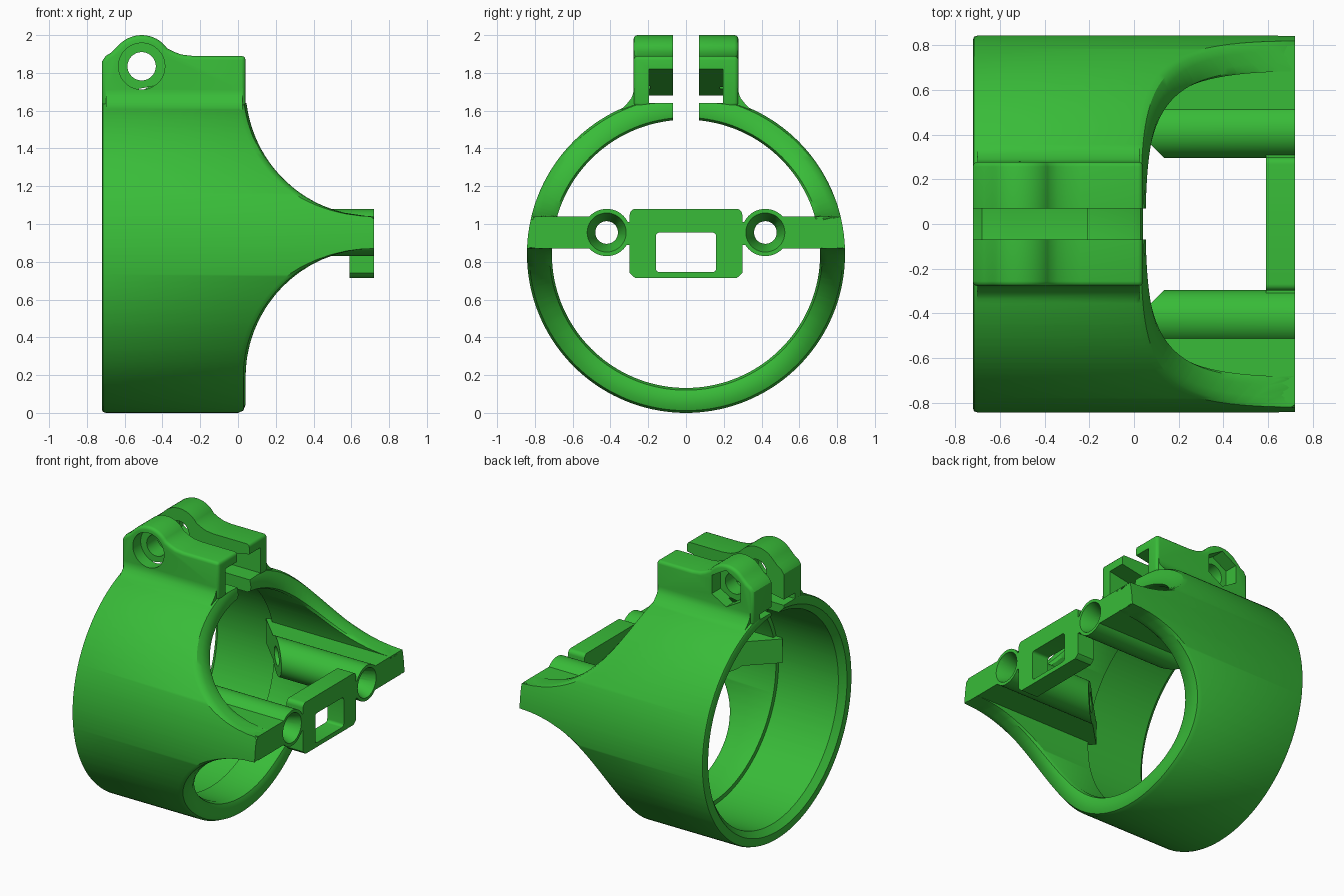
import bpy, bmesh
from math import sin, cos, asin, pi, sqrt, radians

if "Cube" in bpy.data.objects:
    bpy.data.objects.remove(bpy.data.objects["Cube"])

green = bpy.data.materials.new("green plastic")
green.use_nodes = True
green.diffuse_color = (0.04, 0.5, 0.04, 1)
green.node_tree.nodes["Principled BSDF"].inputs["Base Color"].default_value = (0.04, 0.5, 0.04, 1)

CZ, R_OUT, R_IN = 0.842, 0.842, 0.71      # ring centre height and radii
X_END, CUT_R = 0.72, 0.68                 # half length, radius of the side scoops
ARM_LO, ARM_HI = 0.87, 1.04               # arm underside and top
BOSS_Y, BOSS_Z = 0.42, 0.955              # screw boss axis
EAR_X, EAR_Z = -0.51, 1.835               # clamp bolt axis


def finish(name, bm):
    bmesh.ops.recalc_face_normals(bm, faces=bm.faces)
    mesh = bpy.data.meshes.new(name)
    bm.to_mesh(mesh)
    bm.free()
    mesh.materials.append(green)
    obj = bpy.data.objects.new(name, mesh)
    bpy.context.collection.objects.link(obj)
    return obj


def loft(name, axis, sections):
    """Skin matching outlines placed at positions along an axis."""
    place = {"x": lambda t, a, b: (t, a, b),
             "y": lambda t, a, b: (a, t, b),
             "z": lambda t, a, b: (a, b, t)}[axis]
    bm = bmesh.new()
    rows = [[bm.verts.new(place(t, a, b)) for a, b in pts] for t, pts in sections]
    for low, high in zip(rows, rows[1:]):
        for i in range(len(low)):
            j = (i + 1) % len(low)
            bm.faces.new((low[i], low[j], high[j], high[i]))
    bm.faces.new(rows[0])
    bm.faces.new(rows[-1])
    return finish(name, bm)


def prism(name, axis, pts, lo, hi):
    return loft(name, axis, [(lo, pts), (hi, pts)])


def circle(a, b, r, n=40, start=0.0, sweep=2 * pi):
    return [(a + r * cos(start + sweep * i / n), b + r * sin(start + sweep * i / n)) for i in range(n)]


def rect(a0, a1, b0, b1, r=0.01):
    """Rounded rectangle outline."""
    pts = []
    for k, (a, b) in enumerate(((a1 - r, b1 - r), (a0 + r, b1 - r), (a0 + r, b0 + r), (a1 - r, b0 + r))):
        pts += circle(a, b, r, 6, k * pi / 2, pi / 2 * 1.2)[:6]
    return pts


def bake(obj):
    """Replace the mesh with its modified result."""
    graph = bpy.context.evaluated_depsgraph_get()
    mesh = bpy.data.meshes.new_from_object(obj.evaluated_get(graph))
    obj.modifiers.clear()
    obj.data = mesh


def boolean(objs, tool, mode="DIFFERENCE"):
    for obj in objs:
        mod = obj.modifiers.new("boolean", "BOOLEAN")
        mod.operation, mod.solver, mod.object = mode, "EXACT", tool
        bake(obj)
    bpy.data.objects.remove(tool)


def round_edges(obj, width, angle=50):
    mod = obj.modifiers.new("bevel", "BEVEL")
    mod.width, mod.segments, mod.angle_limit = width, 3, radians(angle)
    mod.limit_method = "ANGLE"
    bake(obj)


def scoop_end(z):
    """Front end of the ring wall at a given height."""
    if z > ARM_HI:
        d = max(0, ARM_HI + CUT_R - z)
    elif z < ARM_LO:
        d = max(0, z - ARM_LO + CUT_R)
    else:
        return X_END
    return X_END - sqrt(max(0, CUT_R ** 2 - d * d))


def make_ring():
    # Angles: even spacing plus extra ones that follow the scoop arcs
    angles = {round(2 * pi * i / 144, 3) for i in range(144)}
    for i in range(15):
        rise = CUT_R * (1 - cos(pi / 2 * i / 15))
        for z in (ARM_HI + rise, ARM_LO - rise):
            for r in (R_OUT, R_IN):
                s = (z - CZ) / r
                if abs(s) < 1:
                    angles |= {round(asin(s) % (2 * pi), 3), round(pi - asin(s), 3)}
    back = [(-0.21, R_IN), (-0.21, 0.74), (-0.68, 0.74), (-0.72, 0.78),
            (-0.72, 0.825), (-0.715, 0.837), (-0.7, R_OUT)]
    front = [(0.04, R_OUT), (0.012, 0.83), (0, 0.80), (0, 0.75), (0.012, 0.722), (0.04, R_IN)]
    bm = bmesh.new()
    rows = []
    for t in sorted(angles):
        row = [(x, r) for x, r in back]
        for inset, r in front:
            x = scoop_end(CZ + r * sin(t))
            row.append((x - inset * min(1, (X_END - x) / 0.4), r))
        rows.append([bm.verts.new((x, r * cos(t), CZ + r * sin(t))) for x, r in row])
    n = len(rows[0])
    for k, row in enumerate(rows):
        nxt = rows[(k + 1) % len(rows)]
        for i in range(n):
            j = (i + 1) % n
            bm.faces.new((row[i], row[j], nxt[j], nxt[i]))
    return finish("clamp_ring", bm)


ring = make_ring()

# Clamp ears, made as one block with a hump round the bolt
hump = circle(EAR_X, EAR_Z, 0.165, 16, radians(35), radians(110))
ear_outline = [(-0.72, 1.62), (0.04, 1.62), (0.04, 1.89), (-0.24, 1.89), (-0.3, 1.897),
               (-0.34, 1.912)] + hump + [(-0.67, 1.908), (-0.70, 1.89), (-0.72, 1.86)]
ears = prism("ears", "y", ear_outline, -0.278, 0.278)
round_edges(ears, 0.022)
boolean([ring], ears, "UNION")

# Flared foot of each ear
for s in (-1, 1):
    foot = [(0.25, 1.72), (0.277, 1.72), (0.28, 1.69), (0.29, 1.665), (0.31, 1.64), (0.345, 1.605), (0.25, 1.62)]
    flare = prism("flare", "x", [(s * y, z) for y, z in foot], -0.70, 0.025)
    boolean([ring], flare, "UNION")

# Split through the ears, and the tapered channel inside them
boolean([ring], prism("split", "x", [(-0.07, 1.3), (0.07, 1.3), (0.07, 2.2), (-0.07, 2.2)], -1, 1))
channel = [(-0.8, 1.64), (0.2, 1.64), (0.2, 1.85), (0.04, 1.82), (-0.72, 1.68), (-0.8, 1.68)]
boolean([ring], prism("channel", "y", channel, -0.195, 0.195))

# Bolt hole, round head seat in front, hexagonal nut seat behind
boolean([ring], prism("bolt_hole", "y", circle(EAR_X, EAR_Z, 0.075), -0.5, 0.5))
boolean([ring], prism("head_seat", "y", circle(EAR_X, EAR_Z, 0.123), -0.5, -0.19))
boolean([ring], prism("nut_seat", "y", circle(EAR_X, EAR_Z, 0.13, 6, pi / 6), 0.18, 0.5))

# Bracket plate with a window
plate = prism("bracket_plate", "x", rect(-0.298, 0.298, 0.70, 1.08, 0.03), 0.59, X_END)
for v in plate.data.vertices:                      # larger lower corners
    if v.co.z < 0.74:
        v.co.z = 0.70 + max(0, abs(v.co.y) - 0.225) ** 2 * 7.5
boolean([plate], prism("window", "x", rect(-0.16, 0.16, 0.745, 0.955, 0.02), 0.4, 0.9))

for s, side in ((1, "back"), (-1, "front")):
    # Screw boss with its inner end sliced at an angle
    boss = prism(side + "_boss", "x", circle(s * BOSS_Y, BOSS_Z, 0.125, 48), 0, X_END)
    for v in boss.data.vertices:
        if v.co.x < 0.1:
            v.co.x = 0.43 - abs(v.co.y)
    # Web from boss to wall, and the bar joining plate, boss and wall
    outline = [(X_END, 0.48), (-0.05, 0.48), (-0.27, 0.70), (-0.20, 0.76), (X_END, 0.80)]
    web = prism(side + "_web", "z", [(x, s * y) for x, y in outline], ARM_LO, ARM_HI)
    neck = prism(side + "_neck", "x", rect(*sorted((s * 0.28, s * 0.4)), 0.89, 1.01), 0.59, X_END)
    # Screw hole and countersink
    parts = [boss, web, neck]
    boolean(parts, prism("screw_hole", "x", circle(s * BOSS_Y, BOSS_Z, 0.06), -0.6, 0.9))
    boolean(parts, loft("countersink", "x", [(0.60, circle(s * BOSS_Y, BOSS_Z, 0.06)),
                                             (0.73, circle(s * BOSS_Y, BOSS_Z, 0.107))]))

# Smooth shading with crisp edges
for obj in bpy.context.collection.objects:
    if obj.type == "MESH" and green.name in obj.data.materials:
        bpy.ops.object.select_all(action="DESELECT")
        obj.select_set(True)
        bpy.context.view_layer.objects.active = obj
        bpy.ops.object.shade_smooth_by_angle(angle=radians(32))
